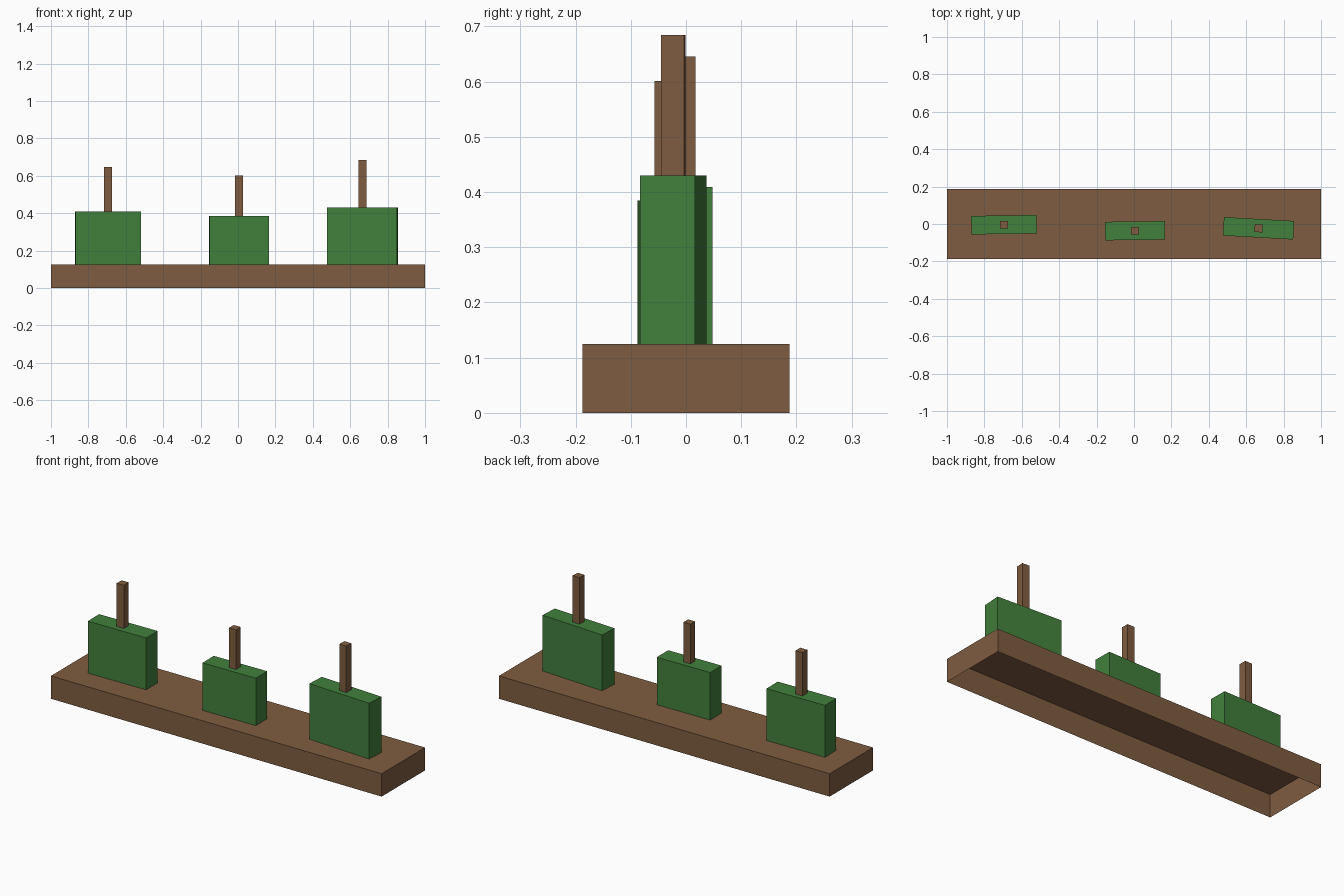
import bpy, bmesh
from math import radians
from mathutils import Matrix

cube = bpy.data.objects.get("Cube")
if cube:
    bpy.data.objects.remove(cube, do_unlink=True)


def make_material(name, rgb):
    mat = bpy.data.materials.new(name)
    mat.use_nodes = True
    colour = (*rgb, 1.0)
    mat.diffuse_color = colour
    mat.node_tree.nodes["Principled BSDF"].inputs["Base Color"].default_value = colour
    return mat


brown = make_material("brown wood", (0.212, 0.107, 0.051))
green = make_material("leaf green", (0.054, 0.216, 0.045))


def open_box(name, x, y, bottom, size, mat, turn=0.0):
    """Box shell standing at height bottom, without an underside."""
    bm = bmesh.new()
    bmesh.ops.create_cube(bm, size=1)
    underside = [f for f in bm.faces if f.normal.z < -0.5]
    bmesh.ops.delete(bm, geom=underside, context='FACES')
    bmesh.ops.translate(bm, verts=bm.verts, vec=(0, 0, 0.5))
    bmesh.ops.transform(bm, verts=bm.verts, matrix=Matrix.Diagonal((*size, 1)))
    mesh = bpy.data.meshes.new(name)
    bm.to_mesh(mesh)
    bm.free()
    mesh.materials.append(mat)
    obj = bpy.data.objects.new(name, mesh)
    obj.location = (x, y, bottom)
    obj.rotation_euler.z = radians(turn)
    bpy.context.collection.objects.link(obj)


# Long planter base, hollow underneath
BASE_TOP = 0.125
open_box("base", 0, 0, 0, (2, 0.375, BASE_TOP), brown)

# Three blocks with posts, varying in size and turn
plants = [
    ("right", -0.695, -0.004, 0.350, 0.8),
    ("middle", 0.006, -0.036, 0.320, 0.7),
    ("left", 0.666, -0.023, 0.376, -3.2),
]
for side, x, y, width, turn in plants:
    height = width * 0.811
    open_box(side + "_block", x, y, BASE_TOP, (width, 0.099, height), green, turn)
    open_box(side + "_post", x, y, BASE_TOP + height,
             (0.042, 0.042, width * 0.676), brown, turn)
